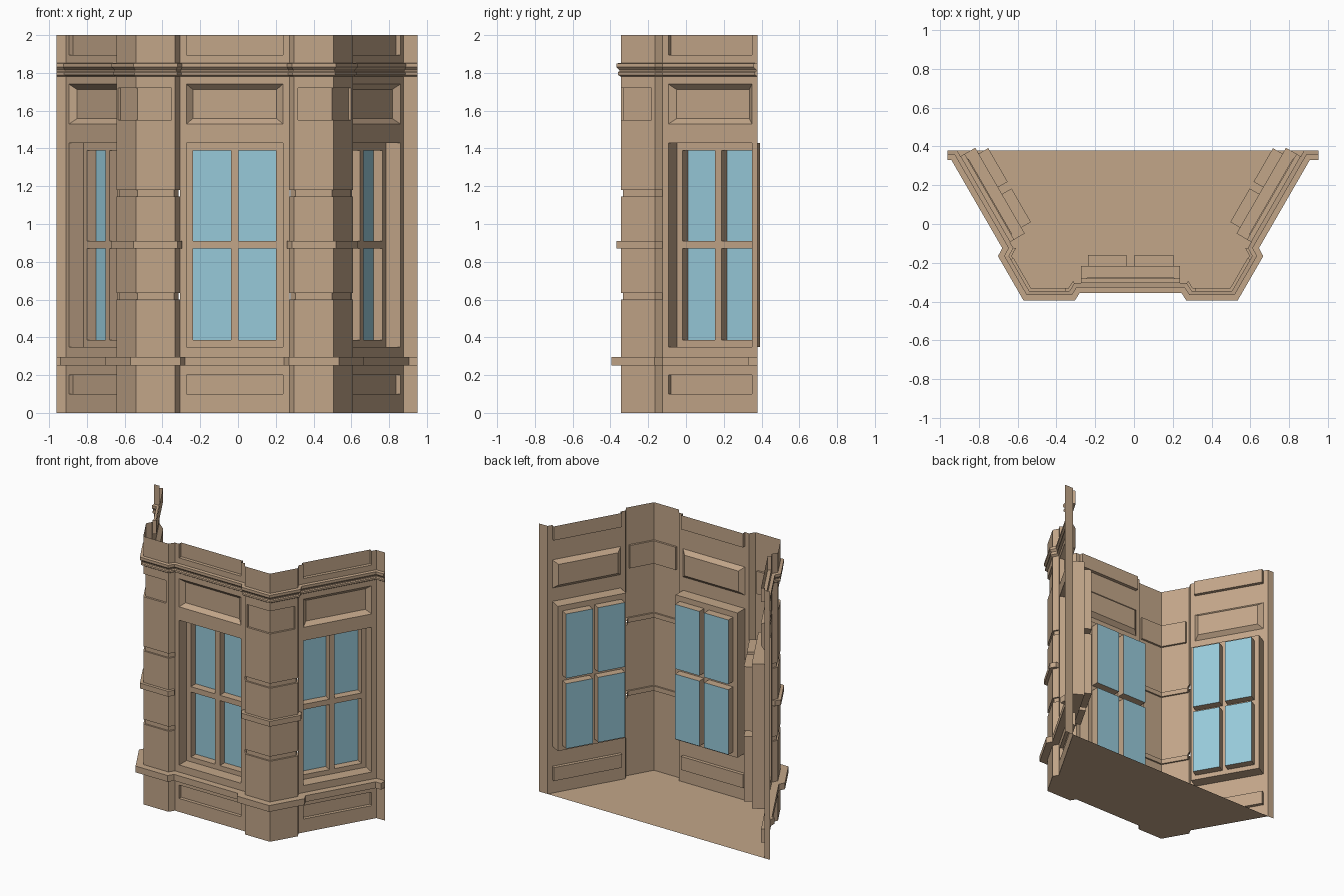
import bpy, bmesh
from mathutils import Vector as V

cube = bpy.data.objects.get("Cube")
if cube:
    bpy.data.objects.remove(cube)


def material(name, rgb):
    m = bpy.data.materials.new(name)
    m.use_nodes = True
    m.diffuse_color = (*rgb, 1)
    m.node_tree.nodes["Principled BSDF"].inputs["Base Color"].default_value = (*rgb, 1)
    return m


STONE = material("tan stone", (0.54, 0.38, 0.25))
GLASS = material("pale blue glass", (0.31, 0.59, 0.70))


def make(name, faces):
    """Build a mesh from (corner list, material index) pairs."""
    bm = bmesh.new()
    for pts, mat in faces:
        bm.faces.new([bm.verts.new(p) for p in pts]).material_index = mat
    bmesh.ops.remove_doubles(bm, verts=bm.verts, dist=0.0005)
    bmesh.ops.dissolve_limit(bm, angle_limit=0.01, verts=bm.verts, edges=bm.edges,
                             delimit={'MATERIAL'})
    me = bpy.data.meshes.new(name)
    bm.to_mesh(me)
    bm.free()
    me.materials.append(STONE)
    me.materials.append(GLASS)
    ob = bpy.data.objects.new(name, me)
    bpy.context.collection.objects.link(ob)
    return ob


def offset(path, d):
    """Mitred parallel of an open plan path, positive is outward."""
    normals = []
    for a, b in zip(path, path[1:]):
        t = (b - a).normalized()
        normals.append(V((t.y, -t.x)))
    out = []
    for i, p in enumerate(path):
        n0, n1 = normals[max(i - 1, 0)], normals[min(i, len(normals) - 1)]
        out.append(p + (n0 + n1) * d / (1 + n0.dot(n1)))
    return out


def sweep(path, profile, first=0, last=None, caps=False):
    """Run an (offset, height) profile along part of a plan path."""
    rows = [[V((*p, z)) for p in offset(path, d)][first:last] for d, z in profile]
    faces = []
    for lo, hi in zip(rows, rows[1:]):
        for i in range(len(lo) - 1):
            faces.append(([lo[i], lo[i + 1], hi[i + 1], hi[i]], 0))
    if caps:
        faces.append(([r[0] for r in rows], 0))
        faces.append(([r[-1] for r in reversed(rows)], 0))
    return faces


# Plan of the bay, left end to right end
along, inward = V((0.5, 0.866)), V((-0.866, 0.5))
corner = V((0.5225, -0.345))
pier_end = corner + along * 0.208
wall_start = pier_end + along * 0.025 + inward * 0.04
wall_end = wall_start + along * 0.58
half = [V((0.29, -0.305)), V((0.315, -0.345)), corner, pier_end, wall_start, wall_end]
shift = V((-0.0175, 0))
plan = [V((-0.9425, wall_end.y))] + [V((-p.x, p.y)) for p in reversed(half)]
plan += half + [V((0.9675, wall_end.y))]
plan = [p + shift for p in plan]

# Window walls: stepped relief with panels, frame and panes
U = [-0.29, -0.255, -0.22, -0.02, 0.02, 0.22, 0.255, 0.29]
Z = [0, 0.10, 0.20, 0.35, 0.385, 0.87, 0.91, 1.39, 1.43, 1.53, 1.74, 1.895, 2]
FRAME, PANE, PANEL = 0.088, 0.145, 0.025


def depth(u, z):
    if abs(u) > 0.255:
        return 0
    if 0.35 < z < 1.43:
        in_pane = 0.02 < abs(u) < 0.22 and (0.385 < z < 0.87 or 0.91 < z < 1.39)
        return PANE if in_pane else FRAME
    return PANEL if 0.10 < z < 0.20 or z > 1.895 else 0


def window_wall(name, a, b):
    mid, t = (a + b) / 2, (b - a).normalized()
    n = V((-t.y, t.x))

    def at(u, d, z):
        return V((*(mid + t * u + n * d), z))

    faces = []
    for i, (u0, u1) in enumerate(zip(U, U[1:])):
        for j, (z0, z1) in enumerate(zip(Z, Z[1:])):
            uc, zc = (u0 + u1) / 2, (z0 + z1) / 2
            d = depth(uc, zc)
            if not (abs(uc) < 0.255 and 1.53 < zc < 1.74):
                faces.append(([at(u0, d, z0), at(u1, d, z0), at(u1, d, z1), at(u0, d, z1)],
                              int(d == PANE)))
            if i + 2 < len(U):
                e = depth((u1 + U[i + 2]) / 2, zc)
                if e != d:
                    faces.append(([at(u1, d, z0), at(u1, e, z0), at(u1, e, z1), at(u1, d, z1)], 0))
            if j + 2 < len(Z):
                e = depth(uc, (z1 + Z[j + 2]) / 2)
                if e != d:
                    faces.append(([at(u0, d, z1), at(u1, d, z1), at(u1, e, z1), at(u0, e, z1)], 0))
    # Sunken panel with sloping edges above the window
    ring = [(-1, -1), (1, -1), (1, 1), (-1, 1)]
    outer = [at(0.255 * x, 0, 1.635 + 0.105 * y) for x, y in ring]
    inner = [at(0.222 * x, 0.03, 1.635 + 0.077 * y) for x, y in ring]
    for k in range(4):
        m = (k + 1) % 4
        faces.append(([outer[k], outer[m], inner[m], inner[k]], 0))
    faces.append((inner, 0))
    make(name, faces)


for name, i in (("left_window_wall", 1), ("front_window_wall", 6), ("right_window_wall", 11)):
    window_wall(name, plan[i], plan[i + 1])

# Corner piers with grooves, a raised band and a sunken wrap-round plaque
shaft = [(0, 0)]
for z in (0.60, 1.145):
    shaft += [(0, z), (-0.012, z), (-0.012, z + 0.035), (0, z + 0.035)]
shaft.append((0, 1.55))
for side, i in (("left", 2), ("right", 7)):
    a, b, c, d, e = plan[i:i + 5]
    faces = sweep(plan, shaft, i, i + 5) + sweep(plan, [(0, 1.72), (0, 2)], i, i + 5)
    rim = [b + (c - b).normalized() * 0.02, c, d + (c - d).normalized() * 0.02]
    sunk = offset(rim, -0.015)
    faces += sweep([a, b, rim[0], *sunk, rim[2], d, e], [(0, 1.55), (0, 1.72)])
    ledge = rim + sunk[::-1]
    faces.append(([V((*p, 1.55)) for p in ledge], 0))
    faces.append(([V((*p, 1.72)) for p in reversed(ledge)], 0))
    make(side + "_corner_pier", faces)
    band = [(0, 0.87), (0.022, 0.87), (0.022, 0.91), (0, 0.91)]
    make(side + "_pier_band", sweep(plan, band, i, i + 5, True))

# Narrow strips at the back ends
for side, i in (("left", 0), ("right", 12)):
    make(side + "_end_strip", sweep(plan, [(0, 0), (0, 2)], i, i + 2))

# Sill course, cornice and floor
sill = [(0, 0.25), (0.05, 0.25), (0.05, 0.297), (0, 0.297)]
make("sill_course", sweep(plan, sill, caps=True))
cornice = [(0, 1.78), (0.016, 1.79), (0.016, 1.803), (0.008, 1.808), (0.008, 1.816),
           (0.022, 1.83), (0.022, 1.85), (0, 1.853)]
make("cornice", sweep(plan, cornice, caps=True))
make("floor", [([V((*p, 0)) for p in plan], 0)])
